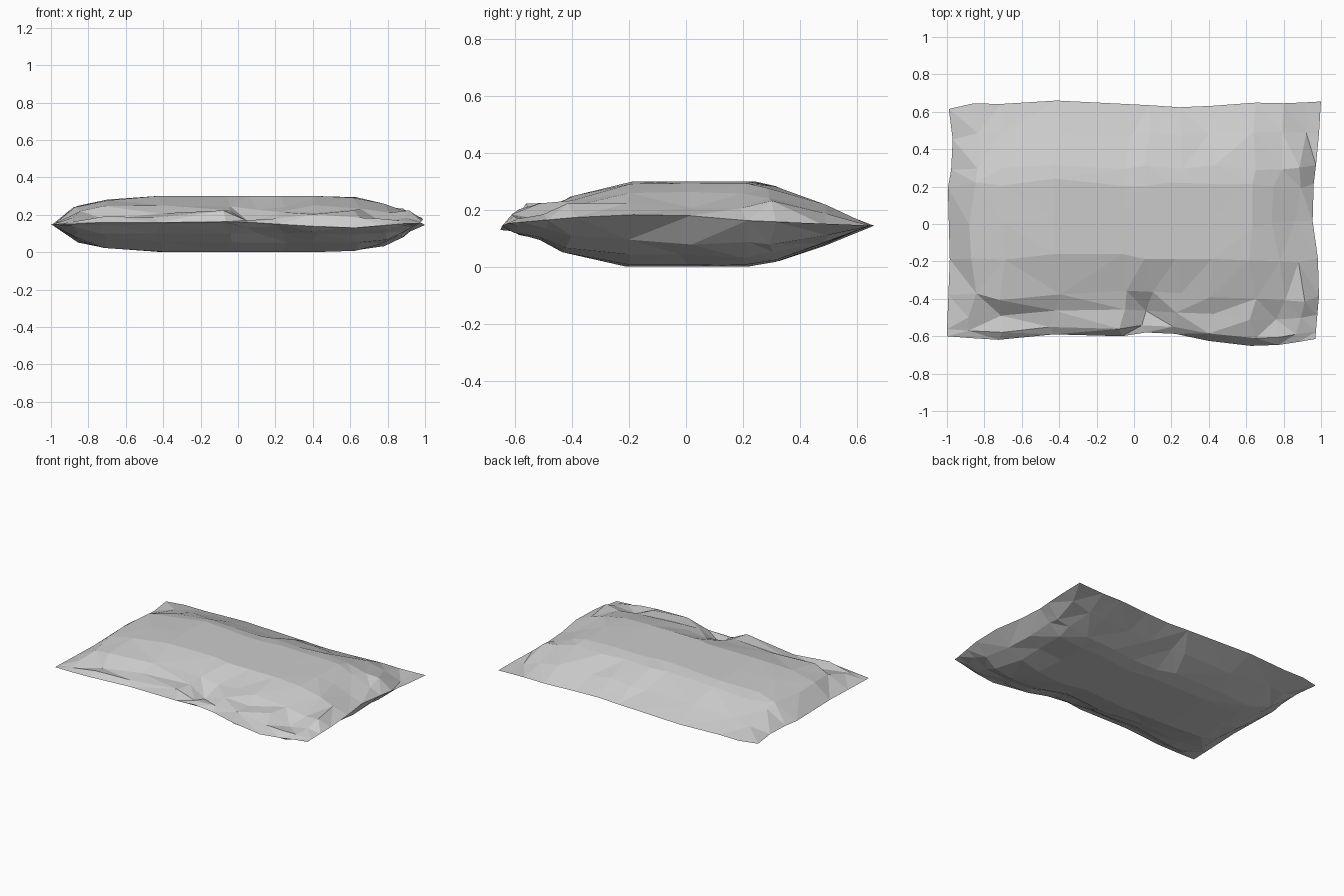
import bpy, bmesh, random

random.seed(4)
if "Cube" in bpy.data.objects:
    bpy.data.objects.remove(bpy.data.objects["Cube"], do_unlink=True)


def curve(points, t):
    """Straight-line interpolation through (position, value) pairs."""
    if t <= points[0][0]:
        return points[0][1]
    for (a, va), (b, vb) in zip(points, points[1:]):
        if t <= b:
            return va + (vb - va) * (t - a) / (b - a)
    return points[-1][1]


# Wavy outline of the four seams
FRONT = [(-1, -.6), (-.87, -.61), (-.62, -.625), (-.42, -.59), (-.05, -.6), (.08, -.58),
         (.3, -.59), (.42, -.625), (.68, -.655), (.82, -.645), (1, -.615)]
BACK = [(-1, .615), (-.9, .645), (-.62, .64), (-.42, .66), (.08, .635), (.3, .62),
        (.6, .65), (.82, .645), (1, .655)]
LEFT = [(-.6, -1), (-.2, -.985), (.2, -.995), (.4, -.96), (.62, -.99)]
RIGHT = [(-.62, .97), (-.27, 1), (-.08, .955), (.15, .955), (.4, .985), (.65, 1)]

# Seam height along the front and along the right end
FRONT_Z = [(-1, .145), (-.62, .165), (-.3, .155), (0, .165), (.4, .14), (.65, .13), (1, .16)]
RIGHT_Z = [(-.62, .155), (-.28, .185), (0, .18), (.15, .165), (.65, .145)]

# Fullness from the rim to the middle
FULL_X = [(.62, .99), (.87, .63), (1, 0)]
FULL_Y = [(.2, 1), (.3, .88), (.4, .66), (.63, 0)]

# Lifted lip along the front and creases pressed into the top
LIP = [(-.87, 0), (-.72, .02), (-.62, 0), (-.42, .01), (-.05, .045), (.08, -.005),
       (.3, .02), (.42, .045), (.68, .035), (.82, .02), (1, 0)]
CREASES = {(5, 2): -.045, (5, 3): -.02, (8, 2): .03, (9, 2): -.02, (10, 3): .02,
           (2, 2): -.02, (1, 8): -.02, (10, 7): .025, (10, 8): -.02}

COLS = [-1, -.87, -.72, -.42, -.05, .08, .24, .42, .65, .8, .91, 1]
ROWS = [-.63, -.59, -.5, -.4, -.2, 0, .2, .3, .47, .64]
NX, NY = len(COLS) - 1, len(ROWS) - 1


def bag_point(i, j, side):
    u, v = COLS[i], ROWS[j]
    s, t = (u + 1) / 2, (v - ROWS[0]) / (ROWS[-1] - ROWS[0])
    x = curve(LEFT, v) * (1 - s) + curve(RIGHT, v) * s
    y = curve(FRONT, u) * (1 - t) + curve(BACK, u) * t
    # seam height blended from the neighbouring edges
    end = .147 * (1 - s) + curve(RIGHT_Z, v) * s
    rim = curve(FRONT_Z, u) * (1 - t) + .145 * t
    seam = end if i in (0, NX) else rim
    if i in (0, NX) or j in (0, NY):
        return x, y, seam
    fx, fy = curve(FULL_X, abs(u)), curve(FULL_Y, abs(v))
    full = fx * fy
    loose = 1 - full
    x += random.uniform(-.025, .025)
    y += random.uniform(-.02, .02) * (j > 1)
    wobble = random.uniform(-.012, .012) * min(1, loose * 2)
    if side < 0:
        return x, y, max(0, seam * (1 - full) + wobble)
    z = seam + (.302 - seam) * full + wobble + CREASES.get((i, j), 0)
    if j == 1:
        z += curve(LIP, u) - wobble
    return x, y, min(.302, z)


# Pillow-shaped bag: top and bottom sheets sharing one rim
bm = bmesh.new()
rim_verts = {}
for side in (1, -1):
    sheet = {}
    for i in range(NX + 1):
        for j in range(NY + 1):
            on_rim = i in (0, NX) or j in (0, NY)
            if on_rim and (i, j) in rim_verts:
                sheet[i, j] = rim_verts[i, j]
                continue
            sheet[i, j] = bm.verts.new(bag_point(i, j, side))
            if on_rim:
                rim_verts[i, j] = sheet[i, j]
    for i in range(NX):
        for j in range(NY):
            quad = [sheet[i, j], sheet[i + 1, j], sheet[i + 1, j + 1], sheet[i, j + 1]]
            bm.faces.new(quad if side > 0 else quad[::-1])
bmesh.ops.triangulate(bm, faces=bm.faces[:], quad_method='SHORT_EDGE')
bmesh.ops.recalc_face_normals(bm, faces=bm.faces[:])
mesh = bpy.data.meshes.new("bag")
bm.to_mesh(mesh)
bm.free()

# Plain grey film
film = bpy.data.materials.new("light grey film")
film.use_nodes = True
film.diffuse_color = (.6, .6, .6, 1)
film.node_tree.nodes["Principled BSDF"].inputs["Base Color"].default_value = (.6, .6, .6, 1)
mesh.materials.append(film)
bag = bpy.data.objects.new("bag", mesh)
bpy.context.collection.objects.link(bag)
